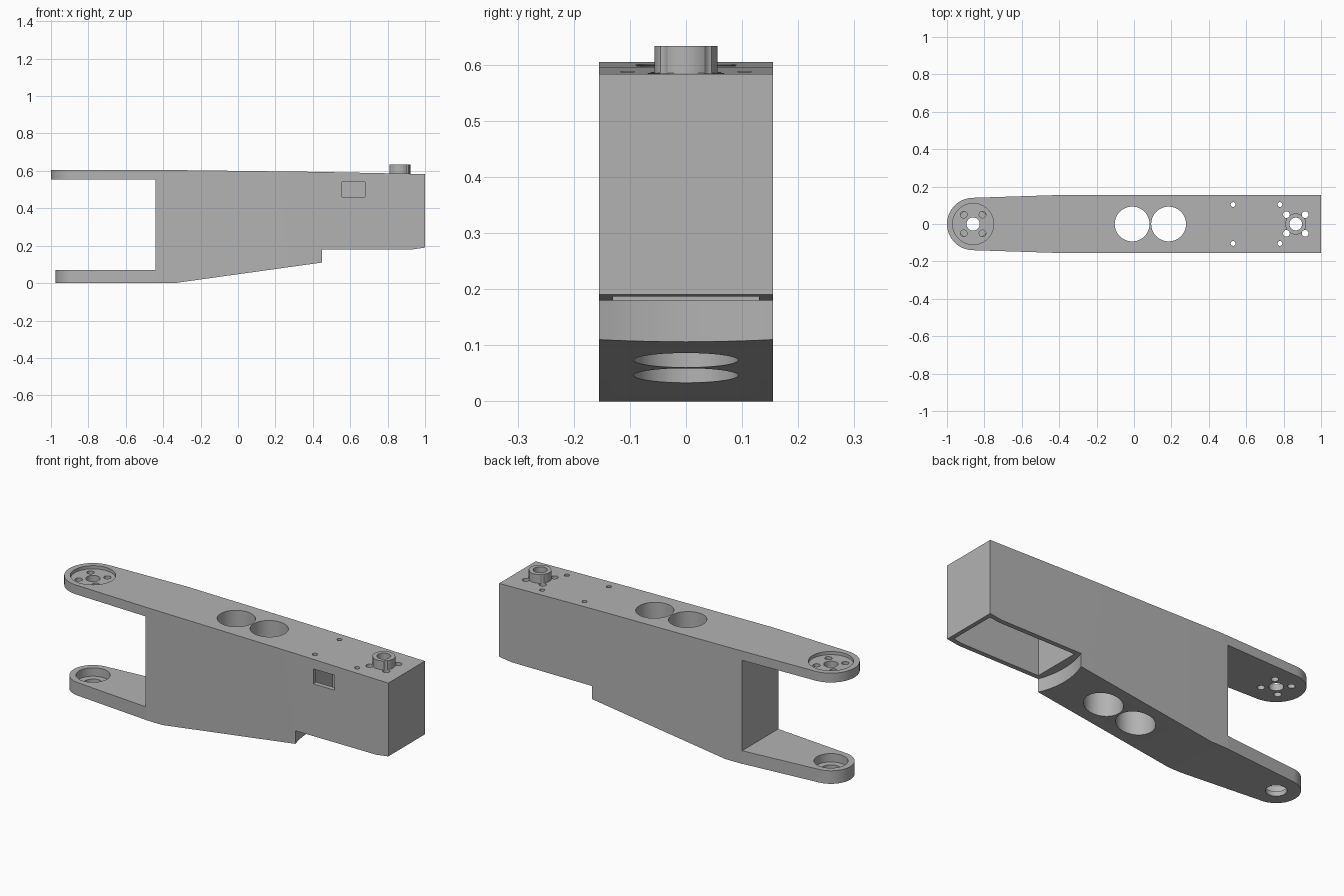
import bpy, bmesh
from math import cos, sin, radians
from mathutils import Vector

cube = bpy.data.objects.get("Cube")
if cube:
    bpy.data.objects.remove(cube, do_unlink=True)

grey = bpy.data.materials.new("plain_grey")
grey.use_nodes = True
grey.diffuse_color = (0.45, 0.45, 0.45, 1)
grey.node_tree.nodes["Principled BSDF"].inputs["Base Color"].default_value = grey.diffuse_color


def prism(name, points, offset):
    """Extrude a closed outline of 3D points along an offset."""
    bm = bmesh.new()
    face = bm.faces.new([bm.verts.new(p) for p in points])
    moved = bmesh.ops.extrude_face_region(bm, geom=[face])["geom"]
    bmesh.ops.translate(bm, vec=Vector(offset),
                        verts=[v for v in moved if isinstance(v, bmesh.types.BMVert)])
    bmesh.ops.recalc_face_normals(bm, faces=bm.faces)
    mesh = bpy.data.meshes.new(name)
    bm.to_mesh(mesh)
    bm.free()
    mesh.materials.append(grey)
    obj = bpy.data.objects.new(name, mesh)
    bpy.context.collection.objects.link(obj)
    return obj


def plate(name, outline, z0, z1):
    return prism(name, [(x, y, z0) for x, y in outline], (0, 0, z1 - z0))


def box(name, x0, x1, y0, y1, z0, z1):
    return plate(name, [(x0, y0), (x1, y0), (x1, y1), (x0, y1)], z0, z1)


def disc(name, x, y, r, z0, z1, n=48):
    ring = [(x + r * cos(radians(360 * i / n)), y + r * sin(radians(360 * i / n)))
            for i in range(n)]
    return plate(name, ring, z0, z1)


def combine(target, tool, operation="DIFFERENCE"):
    """Apply a boolean and discard the tool."""
    tool.hide_render = True
    mod = target.modifiers.new(tool.name, "BOOLEAN")
    mod.operation, mod.object, mod.solver = operation, tool, "EXACT"
    bpy.context.view_layer.objects.active = target
    bpy.ops.object.modifier_apply(modifier=mod.name)
    bpy.data.objects.remove(tool, do_unlink=True)


def round_end(r, steps=32):
    """Half-round arm tip from +y to -y, slightly tapered."""
    return [(PIVOT + r * cos(radians(a)), r * sin(radians(a)))
            for a in (92 + 176 * i / steps for i in range(steps + 1))]


PIVOT, HUB, WIDE = -0.86, 0.865, 0.155

# Body with fork arms, from its side profile
side = [(-1.1, 0), (-0.34, 0), (0.5, 0.117), (0.79, 0.16), (1, 0.19), (1, 0.583),
        (0.4, 0.595), (-0.4, 0.605), (-1.1, 0.605),
        (-1.1, 0.555), (-0.44, 0.555), (-0.44, 0.07), (-1.1, 0.07)]
body = prism("arm_link_body", [(x, -0.3, z) for x, z in side], (0, 0.6, 0))

# Plan outline with the round upper tip
plan = [(1.1, WIDE), (-0.4, WIDE)] + round_end(0.14) + [(-0.4, -WIDE), (1.1, -WIDE)]
combine(body, plate("plan_outline", plan, -0.1, 0.8), "INTERSECT")

# Narrower tip on the lower arm
trim = [(-0.44, 0.153)] + round_end(0.115) + [
    (-0.44, -0.153), (-0.44, -0.5), (-1.2, -0.5), (-1.2, 0.5), (-0.44, 0.5)]
combine(body, plate("lower_tip_trim", trim, -0.1, 0.3))

# Curved clearance step under the front half
combine(body, disc("swing_clearance", HUB, 0, 0.443, -0.1, 0.18, 128))

# Hub on top
combine(body, disc("hub", HUB, 0, 0.056, 0.572, 0.633), "UNION")

# Motor pocket open below, and its side window
combine(body, box("motor_pocket", 0.47, 0.98, -0.13, 0.13, -0.1, 0.555))
combine(body, box("side_window", 0.555, 0.68, -0.3, -0.1, 0.46, 0.54))

# Large lightening holes
for x in (-0.01, 0.185):
    combine(body, disc("lightening_hole", x, 0, 0.093, -0.1, 0.8, 64))

# Upper arm bearing recess, lower arm counterbore, centre holes
for x, r, z0, z1 in ((PIVOT, 0.11, 0.588, 0.7), (PIVOT, 0.035, 0.5, 0.7),
                     (PIVOT, 0.083, 0.025, 0.2), (PIVOT, 0.05, -0.1, 0.1),
                     (HUB, 0.034, 0.5, 0.8)):
    combine(body, disc("centre_bore", x, 0, r, z0, z1))

# Screw holes around both axes and over the pocket
for sy in (-1, 1):
    for sx in (-1, 1):
        for x in (PIVOT, HUB):
            combine(body, disc("screw_hole", x + sx * 0.05, sy * 0.05, 0.018, 0.5, 0.7, 24))
        combine(body, disc("mount_hole", 0.655 + sx * 0.125, sy * 0.104, 0.013, 0.5, 0.7, 20))

bpy.ops.object.select_all(action="DESELECT")
body.select_set(True)
bpy.context.view_layer.objects.active = body
bpy.ops.object.shade_smooth_by_angle(angle=radians(30))
